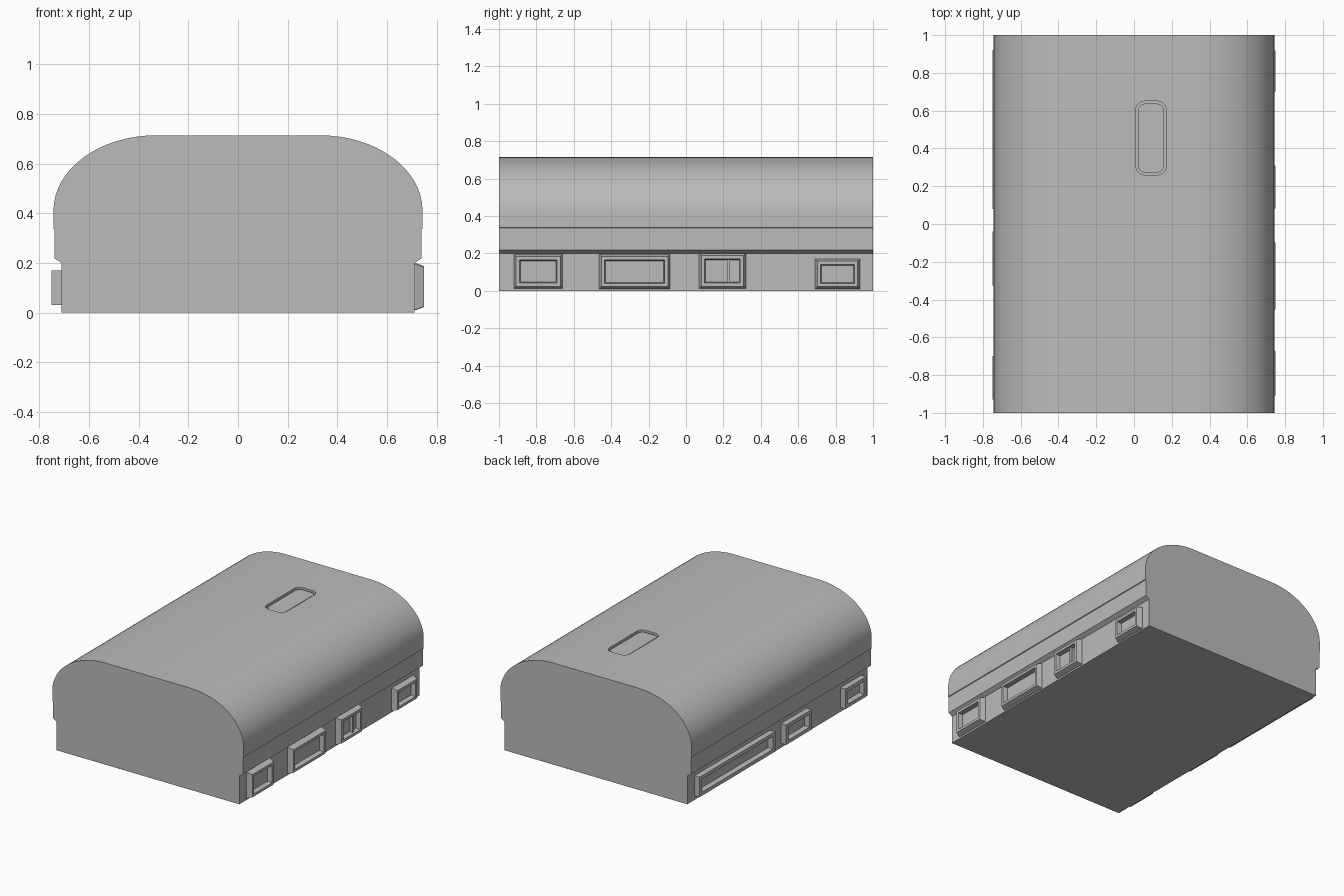
import bpy, bmesh
from math import sin, cos, pi

cube = bpy.data.objects.get("Cube")
if cube:
    bpy.data.objects.remove(cube, do_unlink=True)

grey = bpy.data.materials.new("plain grey")
grey.use_nodes = True
grey.diffuse_color = (0.5, 0.5, 0.5, 1)
grey.node_tree.nodes["Principled BSDF"].inputs["Base Color"].default_value = (0.5, 0.5, 0.5, 1)


def loft(name, rings):
    """Join matching rings of points into a closed, capped solid."""
    bm = bmesh.new()
    loops = [[bm.verts.new(p) for p in ring] for ring in rings]
    n = len(loops[0])
    for a, b in zip(loops, loops[1:]):
        for i in range(n):
            j = (i + 1) % n
            bm.faces.new((a[i], a[j], b[j], b[i]))
    bm.faces.new(loops[0])
    bm.faces.new(loops[-1])
    bmesh.ops.recalc_face_normals(bm, faces=bm.faces)
    mesh = bpy.data.meshes.new(name)
    bm.to_mesh(mesh)
    bm.free()
    mesh.materials.append(grey)
    obj = bpy.data.objects.new(name, mesh)
    bpy.context.collection.objects.link(obj)
    return obj


def activate(obj):
    bpy.ops.object.select_all(action="DESELECT")
    obj.select_set(True)
    bpy.context.view_layer.objects.active = obj


def rounded_slab(name, cx, cy, hx, hy, r, z0, z1):
    """Upright slab with rounded corners."""
    outline = []
    for k, (sx, sy) in enumerate(((1, 1), (-1, 1), (-1, -1), (1, -1))):
        for s in range(6):
            a = (k + s / 5) * pi / 2
            outline.append((cx + sx * (hx - r) + r * cos(a), cy + sy * (hy - r) + r * sin(a)))
    return loft(name, [[(x, y, z) for x, y in outline] for z in (z0, z1)])


def port(name, side, y0, y1, z0, z1, steps):
    """Framed socket: nested rectangles at (inset, distance from centre)."""
    rings = []
    for d, x in steps:
        rings.append([(side * x, y0 + d, z0 + d), (side * x, y1 - d, z0 + d),
                      (side * x, y1 - d, z1 - d), (side * x, y0 + d, z1 - d)])
    return loft(name, rings)


# Body: narrow base, stepped lid and rounded shoulders
half = [(0.71, 0), (0.71, 0.2), (0.738, 0.218), (0.738, 0.335), (0.743, 0.338)]
for s in range(17):
    a = s / 16 * pi / 2
    half.append((0.33 + 0.413 * cos(a), 0.41 + 0.304 * sin(a)))
profile = half + [(-x, z) for x, z in reversed(half)]
body = loft("body", [[(x, y, z) for x, z in profile] for y in (-1, 1)])

# Shallow recess for the top button
cutter = rounded_slab("recess_cutter", 0.09, 0.455, 0.08, 0.195, 0.045, 0.695, 0.8)
cutter.hide_render = True
cut = body.modifiers.new("recess", "BOOLEAN")
cut.operation = "DIFFERENCE"
cut.solver = "EXACT"
cut.object = cutter
activate(body)
bpy.ops.object.modifier_apply(modifier=cut.name)
bpy.data.objects.remove(cutter, do_unlink=True)
button = rounded_slab("top_button", 0.09, 0.455, 0.068, 0.182, 0.035, 0.69, 0.706)

for obj in (body, button):
    activate(obj)
    bpy.ops.object.shade_smooth_by_angle(angle=pi / 6)

# Left side sockets with sloping frames
sloped = [(0, 0.7), (0, 0.715), (0.012, 0.748), (0.03, 0.748), (0.035, 0.716)]
for i, (y0, y1, z0, z1) in enumerate([(-0.92, -0.66, 0.012, 0.195), (-0.465, -0.085, 0.01, 0.195),
                                      (0.07, 0.32, 0.012, 0.2), (0.69, 0.93, 0.01, 0.17)]):
    port(f"left_socket_{i + 1}", 1, y0, y1, z0, z1, sloped)
port("left_socket_divider", 1, 0.22, 0.235, 0.04, 0.17, [(0, 0.71), (0, 0.735)])

# Right side sockets with straight frames
straight = [(0, 0.7), (0, 0.75), (0.025, 0.75), (0.03, 0.716)]
for i, (y0, y1) in enumerate([(-0.93, -0.7), (-0.325, -0.04), (0.08, 0.92)]):
    port(f"right_socket_{i + 1}", -1, y0, y1, 0.03, 0.17, straight)
